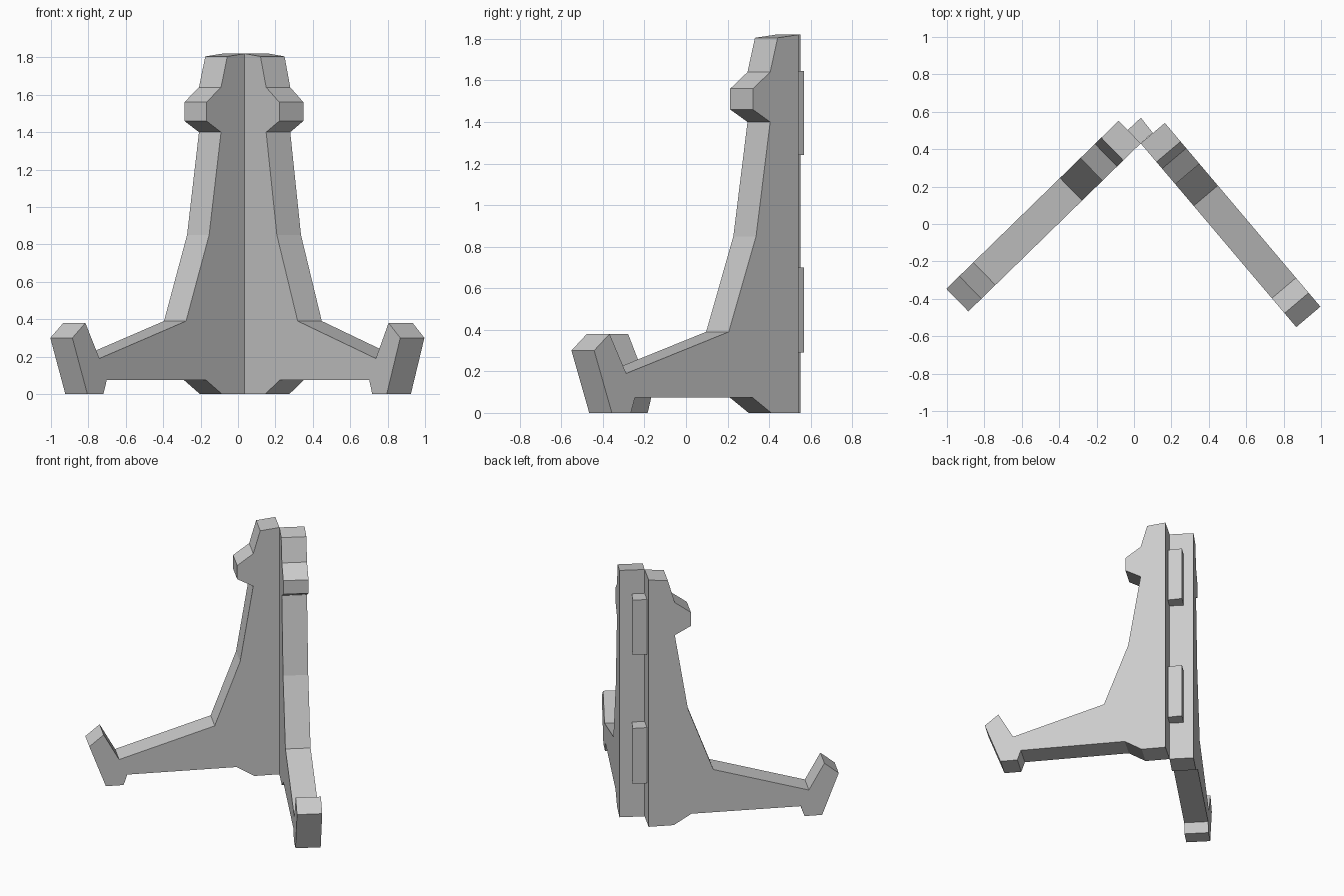
import bpy, bmesh
from mathutils import Vector

if "Cube" in bpy.data.objects:
    bpy.data.objects.remove(bpy.data.objects["Cube"])


def prism(name, base, offset):
    """Extrude a closed planar outline along an offset vector."""
    bm = bmesh.new()
    face = bm.faces.new([bm.verts.new(p) for p in base])
    res = bmesh.ops.extrude_face_region(bm, geom=[face], use_keep_orig=True)
    verts = [g for g in res["geom"] if isinstance(g, bmesh.types.BMVert)]
    bmesh.ops.translate(bm, verts=verts, vec=offset)
    bmesh.ops.recalc_face_normals(bm, faces=bm.faces)
    mesh = bpy.data.meshes.new(name)
    bm.to_mesh(mesh)
    bm.free()
    obj = bpy.data.objects.new(name, mesh)
    bpy.context.collection.objects.link(obj)
    return obj


# Shared leg outline: (distance from the spine, height)
PROFILE = [
    (0, 0), (0.17, 0), (0.29, 0.075), (1.03, 0.075), (1.055, 0), (1.175, 0),
    (1.287, 0.30), (1.19, 0.38), (1.085, 0.19), (0.438, 0.39), (0.266, 0.85),
    (0.177, 1.40), (0.286, 1.46), (0.286, 1.56), (0.177, 1.64),
    (0.13, 1.805), (0, 1.82),
]
SPINE = Vector((0.036, 0.431, 0))
THICK = 0.169

# Two hinged side panels, splayed at slightly different angles
for name, d in (("left_panel", (-0.716, -0.698)), ("right_panel", (0.646, -0.763))):
    along = Vector((*d, 0)).normalized()
    side = 1 if d[0] > 0 else -1
    outward = Vector((-along.y * side, along.x * side, 0)) * THICK
    prism(name, [SPINE + along * s + Vector((0, 0, z)) for s, z in PROFILE], outward)

# Hinge blocks in the notch behind the spine
BLOCK = [(0.036, 0.431), (0.10, 0.488), (0.037, 0.568), (-0.035, 0.501)]
for name, z0, z1 in (("lower_hinge", 0.29, 0.70), ("upper_hinge", 1.24, 1.645)):
    prism(name, [(x, y, z0) for x, y in BLOCK], Vector((0, 0, z1 - z0)))
